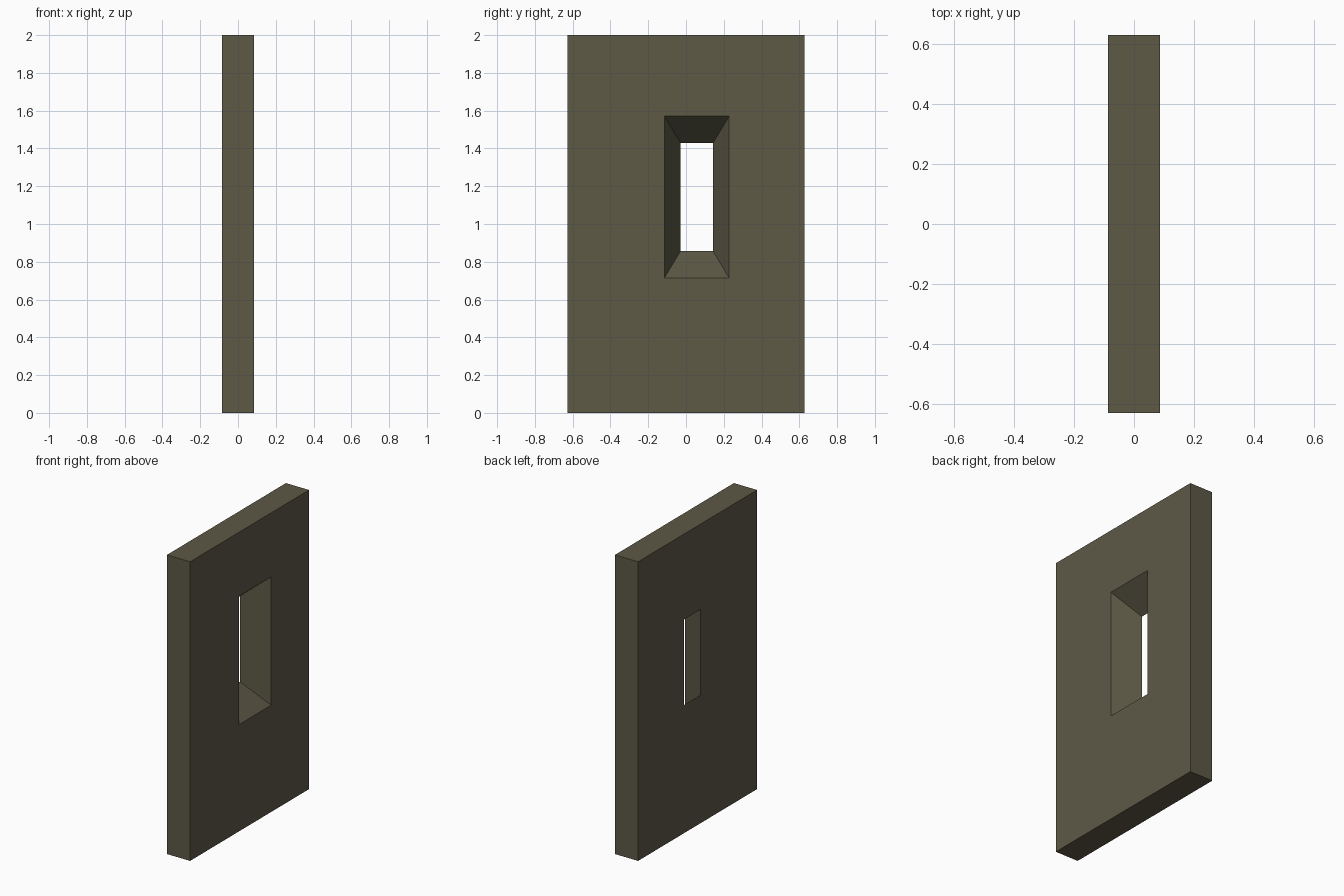
import bpy
import bmesh

if "Cube" in bpy.data.objects:
    bpy.data.objects.remove(bpy.data.objects["Cube"])

U = 2 / 70  # modelling unit: the wall is 70 units tall

mat = bpy.data.materials.new("olive stone")
mat.diffuse_color = (0.109, 0.1, 0.062, 1)
mat.use_nodes = True
mat.node_tree.nodes["Principled BSDF"].inputs["Base Color"].default_value = mat.diffuse_color


def rect(bm, x, y0, y1, z0, z1):
    """Four corner vertices of a rectangle facing x."""
    return [bm.verts.new((x * U, y * U, z * U))
            for y, z in ((y0, z0), (y1, z0), (y1, z1), (y0, z1))]


def bridge(bm, a, b):
    """Join two rectangles with four quads."""
    for i in range(4):
        j = (i + 1) % 4
        bm.faces.new((a[i], a[j], b[j], b[i]))


# Wall slab with a splayed slit, wide on +x and narrow on -x
bm = bmesh.new()
outer_front = rect(bm, 3, -22, 22, 0, 70)
outer_back = rect(bm, -3, -22, 22, 0, 70)
slit_front = rect(bm, 3, -4, 8, 25, 55)
slit_back = rect(bm, -3, -1, 5, 30, 50)
loops = [outer_front, slit_front, slit_back, outer_back]
for i in range(4):
    bridge(bm, loops[i], loops[(i + 1) % 4])
bmesh.ops.recalc_face_normals(bm, faces=bm.faces)

mesh = bpy.data.meshes.new("wall_with_slit")
bm.to_mesh(mesh)
bm.free()
mesh.materials.append(mat)
wall = bpy.data.objects.new("wall_with_slit", mesh)
bpy.context.collection.objects.link(wall)
